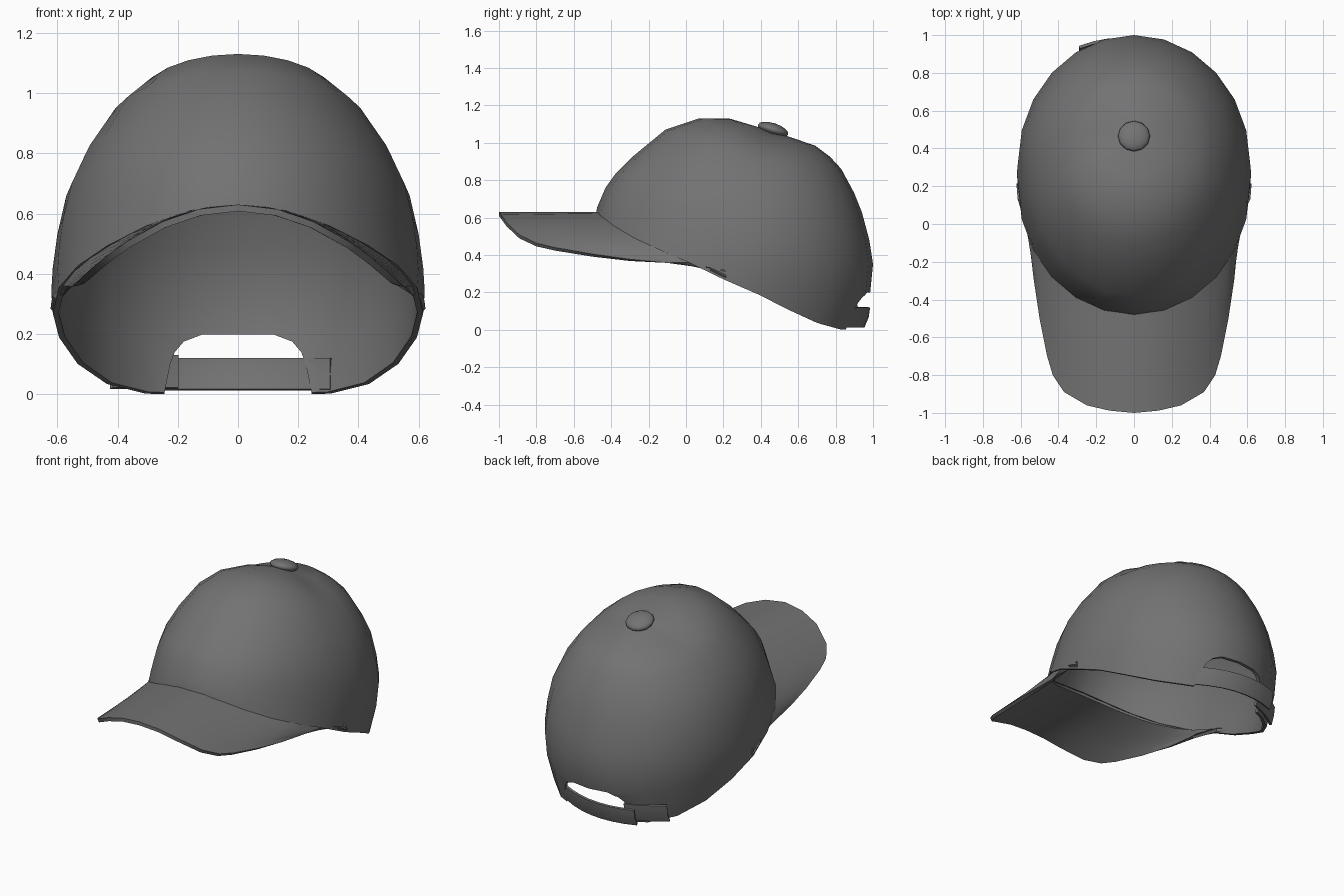
import bpy, bmesh, math
from mathutils import Vector

if "Cube" in bpy.data.objects:
    bpy.data.objects.remove(bpy.data.objects["Cube"])

mat = bpy.data.materials.new("charcoal_grey")
mat.diffuse_color = (0.17, 0.17, 0.17, 1)
mat.use_nodes = True
mat.node_tree.nodes["Principled BSDF"].inputs["Base Color"].default_value = mat.diffuse_color


def make(name, verts, faces):
    me = bpy.data.meshes.new(name)
    me.from_pydata([tuple(v) for v in verts], [], faces)
    bm = bmesh.new()
    bm.from_mesh(me)
    bmesh.ops.recalc_face_normals(bm, faces=bm.faces)
    bm.to_mesh(me)
    bm.free()
    me.materials.append(mat)
    ob = bpy.data.objects.new(name, me)
    bpy.context.collection.objects.link(ob)
    return ob


def finish(ob, thickness=0, offset=-1, cutter=None, angle=40):
    bpy.ops.object.select_all(action='DESELECT')
    bpy.context.view_layer.objects.active = ob
    ob.select_set(True)
    if thickness:
        m = ob.modifiers.new("thickness", 'SOLIDIFY')
        m.thickness, m.offset = thickness, offset
        bpy.ops.object.modifier_apply(modifier=m.name)
    if cutter:
        m = ob.modifiers.new("cut", 'BOOLEAN')
        m.operation, m.solver, m.object = 'DIFFERENCE', 'EXACT', cutter
        bpy.ops.object.modifier_apply(modifier=m.name)
    bpy.ops.object.shade_smooth_by_angle(angle=math.radians(angle))


def grid(name, rows):
    n = len(rows[0])
    faces = [(r * n + i, r * n + i + 1, (r + 1) * n + i + 1, (r + 1) * n + i)
             for r in range(len(rows) - 1) for i in range(n - 1)]
    return make(name, [p for row in rows for p in row], faces)


# Crown rings: front (y, z), back (y, z), half width, side (y, z), sag
RINGS = [
    ((.23, 1.13), (.69, .985), .19, (.44, 1.03), 0),
    ((.07, 1.13), (.77, .925), .33, (.40, .975), 0),
    ((-.11, 1.07), (.83, .86), .42, (.37, .91), 0),
    ((-.28, .93), (.90, .73), .51, (.35, .79), 0),
    ((-.38, .83), (.94, .63), .57, (.34, .66), 0),
    ((-.43, .76), (.98, .48), .60, (.33, .53), 0),
    ((-.46, .69), (1.0, .35), .615, (.32, .42), 0),
    ((-.475, .655), (.985, .2), .62, (.27, .34), .025),
    ((-.48, .63), (.92, 0), .615, (.20, .27), .045),
]


def ring_point(ring, a):
    front, back, w, side, sag = ring
    c = math.cos(a)
    end = front if c > 0 else back
    y = side[0] + (end[0] - side[0]) * abs(c)
    z = side[1] + (end[1] - side[1]) * abs(c)
    z -= sag * (0.7 if c > 0 else 1) * math.sin(2 * a) ** 2
    return Vector((w * math.sin(a), y, z))


# Crown shell
N = 24
verts = [Vector((0, .46, 1.062))]
for ring in RINGS:
    verts += [ring_point(ring, 2 * math.pi * i / N) for i in range(N)]
faces = [(0, 1 + i, 1 + (i + 1) % N) for i in range(N)]
for r in range(len(RINGS) - 1):
    a, b = 1 + r * N, 1 + (r + 1) * N
    faces += [(a + i, b + i, b + (i + 1) % N, a + (i + 1) % N) for i in range(N)]
crown = make("crown", verts, faces)

# Arched opening at the back
half = [(.25, -.1), (.245, 0), (.225, .1), (.21, .14), (.18, .175), (.12, .198)]
arch = half + [(-x, z) for x, z in reversed(half)]
k = len(arch)
cutter = make("opening_cutter",
              [(x, .6, z) for x, z in arch] + [(x, 1.2, z) for x, z in arch],
              [tuple(range(k)), tuple(range(2 * k - 1, k - 1, -1))] +
              [(i, (i + 1) % k, k + (i + 1) % k, k + i) for i in range(k)])
finish(crown, 0.02, -1, cutter)
bpy.data.objects.remove(cutter)

# Brim: arched sheet from the crown rim to the outer edge
edge = [(0, -1), (.13, -.988), (.25, -.96), (.37, -.89), (.43, -.8), (.46, -.7),
        (.5, -.5), (.53, -.3), (.55, -.1), (.575, .08), (.598, .21)]
angles = [0, 9, 18, 27, 36, 44, 54, 64, 74, 83, 90]


def brim_point(i, s, t):
    x, y = edge[i]
    inner = ring_point(RINGS[-1], math.radians(angles[i]))
    inner.x *= .985
    inner.y += .01
    arc = lambda v: .63 - .9 * v * v
    px = inner.x + (x - inner.x) * t
    py = inner.y + (y - inner.y) * t
    pz = arc(px) + (inner.z - arc(inner.x)) * (1 - t)
    return Vector((s * px, py, pz))


rows = []
for t in (0, .25, .5, .75, 1):
    rows.append([brim_point(i, -1, t) for i in range(len(edge) - 1, 0, -1)] +
                [brim_point(i, 1, t) for i in range(len(edge))])
brim = grid("brim", rows)
if sum(p.normal.z for p in brim.data.polygons) < 0:
    brim.data.flip_normals()
finish(brim, 0.022, -1)


# Straps across the back opening
def strap(name, x0, x1, off0, off1, z0, z1, n=8):
    rows = []
    for z, tilt in ((z0, -.03), ((z0 + z1) / 2, -.008), (z1, 0)):
        row = []
        for i in range(n + 1):
            t = i / n
            x = x0 + (x1 - x0) * t
            row.append(Vector((x, .945 - .95 * x * x + off0 + (off1 - off0) * t + tilt, z)))
        rows.append(row)
    finish(grid(name, rows), 0.015, 0)


strap("strap", .31, -.29, -.02, .07, .015, .12)
strap("strap_holder", -.2, -.42, .005, .015, .02, .13)

# Button on top
bm = bmesh.new()
bmesh.ops.create_uvsphere(bm, u_segments=12, v_segments=8, radius=1)
me = bpy.data.meshes.new("top_button")
bm.to_mesh(me)
bm.free()
me.materials.append(mat)
button = bpy.data.objects.new("top_button", me)
bpy.context.collection.objects.link(button)
button.scale = (.085, .085, .035)
button.location = (0, .465, 1.07)
button.rotation_euler = (math.radians(-18), 0, 0)
finish(button, angle=60)
